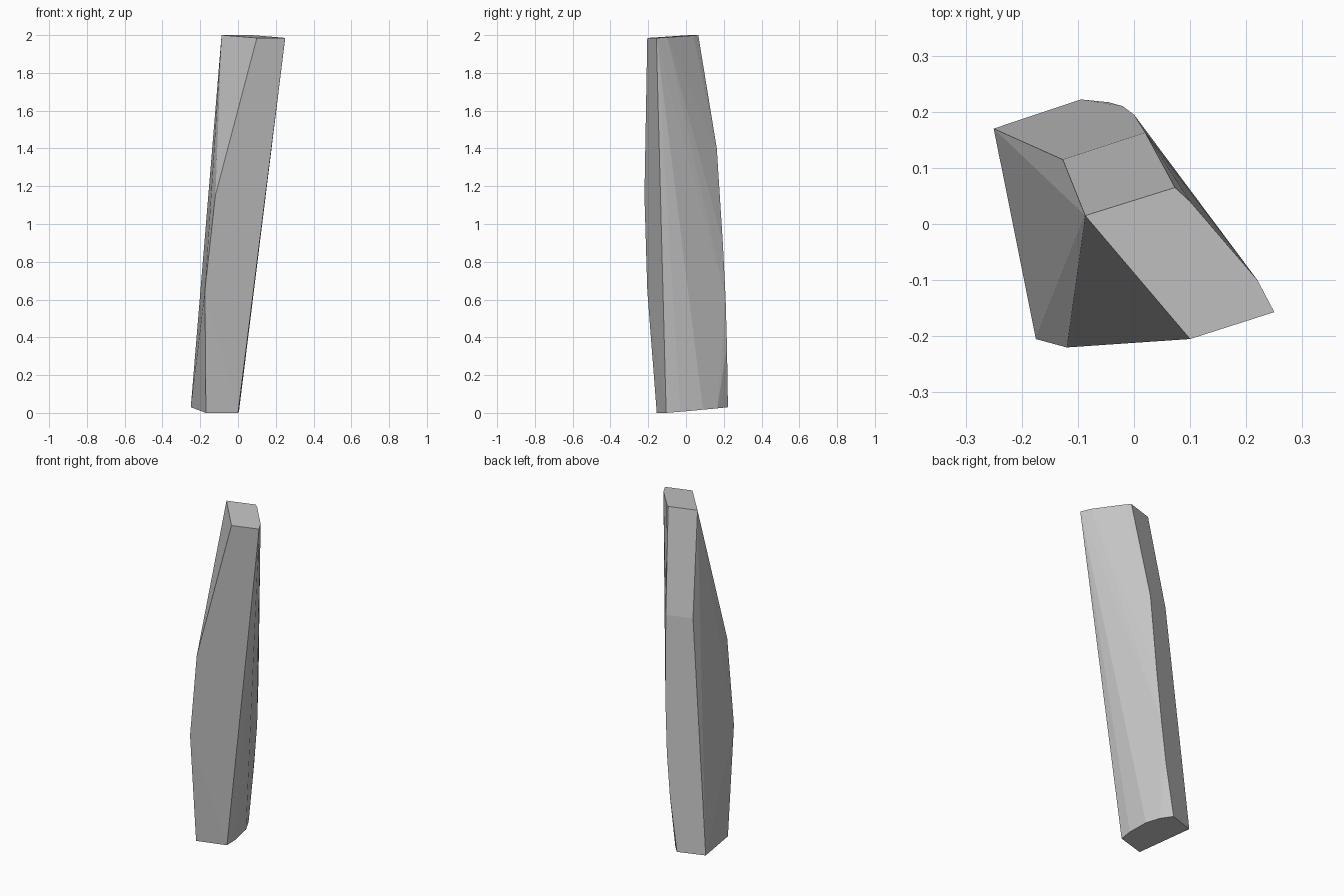
import bpy
import bmesh
from math import radians

cube = bpy.data.objects.get("Cube")
if cube:
    bpy.data.objects.remove(cube, do_unlink=True)

# Single grey stone colour
stone = bpy.data.materials.new("stone_grey")
stone.use_nodes = True
grey = (0.55, 0.55, 0.55, 1)
stone.diffuse_color = grey
stone.node_tree.nodes["Principled BSDF"].inputs["Base Color"].default_value = grey

# Corner outlines of the leaning, faceted shard
top_cap = [(-.087, .015, 2), (.073, .065, 2), (.10, .04, 1.998),
           (.22, -.10, 1.988), (.25, -.157, 1.985), (.10, -.205, 1.985)]
front_edge = [(-.12, -.22, 1.15), (-.175, -.205, .65)]
back_edge = [(-.127, .115, 1.4), (.02, .163, 1.4), (0, .195, .9),
             (-.02, .21, .6), (-.045, .217, .35)]
base = [(-.25, .17, .03), (-.17, -.155, 0), (0, -.105, 0), (.005, -.03, .006),
        (-.01, .09, .017), (-.045, .165, .024), (-.095, .222, .03)]

# Wrap the outlines in flat facets and merge the coplanar ones
bm = bmesh.new()
for corner in top_cap + front_edge + back_edge + base:
    bm.verts.new(corner)
bmesh.ops.convex_hull(bm, input=bm.verts)
loose = [v for v in bm.verts if not v.link_faces]
bmesh.ops.delete(bm, geom=loose, context='VERTS')
bmesh.ops.dissolve_limit(bm, angle_limit=radians(1.5), verts=bm.verts, edges=bm.edges)
bmesh.ops.recalc_face_normals(bm, faces=bm.faces)

mesh = bpy.data.meshes.new("stone_shard")
bm.to_mesh(mesh)
bm.free()
mesh.materials.append(stone)
shard = bpy.data.objects.new("stone_shard", mesh)
bpy.context.collection.objects.link(shard)
